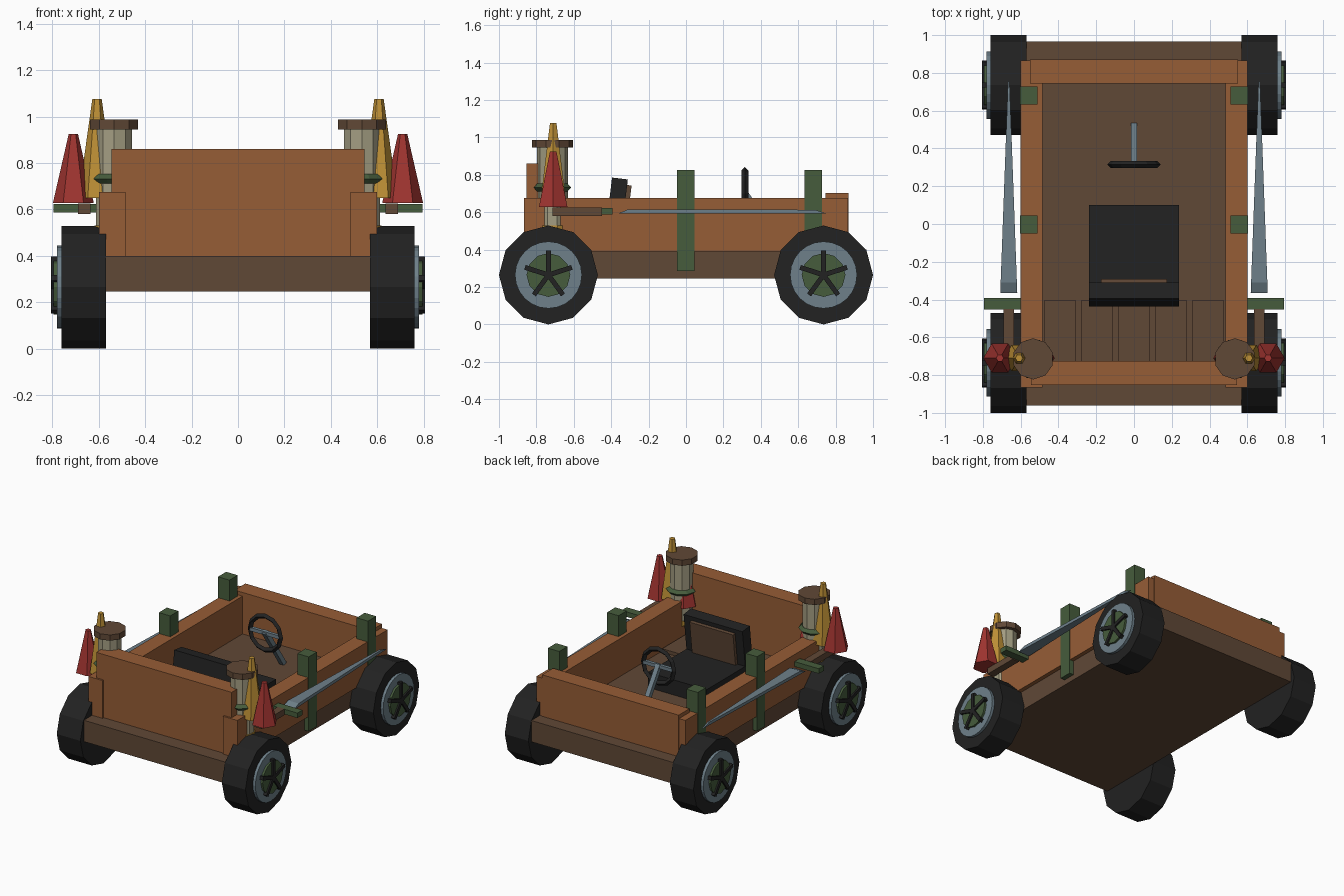
import bpy, bmesh, math
from mathutils import Matrix, Vector

if "Cube" in bpy.data.objects:
    bpy.data.objects.remove(bpy.data.objects["Cube"])


def material(name, rgb):
    m = bpy.data.materials.new(name)
    lin = [((c / 255 + 0.055) / 1.055) ** 2.4 for c in rgb]
    m.diffuse_color = (*lin, 1)
    m.use_nodes = True
    m.node_tree.nodes["Principled BSDF"].inputs["Base Color"].default_value = m.diffuse_color
    return m


BROWN = material("dark brown wood", (96, 72, 54))
WOOD = material("orange wood", (150, 93, 54))
BLACK = material("black rubber", (34, 34, 34))
GREEN = material("dull green", (70, 92, 60))
STEEL = material("blue grey steel", (110, 128, 138))
RED = material("red", (160, 52, 48))
YELLOW = material("ochre yellow", (190, 144, 54))
BEIGE = material("beige", (163, 157, 130))


def finish(name, bm, mat, matrix=None):
    if matrix is not None:
        bm.transform(matrix)
    bmesh.ops.recalc_face_normals(bm, faces=bm.faces)
    me = bpy.data.meshes.new(name)
    bm.to_mesh(me)
    bm.free()
    me.materials.append(mat)
    ob = bpy.data.objects.new(name, me)
    bpy.context.collection.objects.link(ob)
    return ob


def box(name, mat, x, y, z, matrix=None):
    """Box from (min, max) ranges."""
    bm = bmesh.new()
    bmesh.ops.create_cube(bm, size=1)
    for v in bm.verts:
        v.co = [(a + b) / 2 + c * (b - a) for (a, b), c in zip((x, y, z), v.co)]
    return finish(name, bm, mat, matrix)


def tube(name, mat, start, end, r1, r2, sides, spin=0):
    """Closed cone or cylinder between two points."""
    a, b = Vector(start), Vector(end)
    bm = bmesh.new()
    bmesh.ops.create_cone(bm, cap_ends=True, segments=sides, radius1=r1,
                          radius2=r2, depth=(b - a).length)
    rot = (b - a).to_track_quat('Z', 'Y').to_matrix().to_4x4()
    m = Matrix.Translation((a + b) / 2) @ rot @ Matrix.Rotation(math.radians(spin), 4, 'Z')
    return finish(name, bm, mat, m)


def ring(name, mat, major, minor, n, k, matrix):
    """Torus with n segments and a k-sided section."""
    bm = bmesh.new()
    rows = []
    for i in range(n):
        a = 2 * math.pi * i / n
        row = []
        for j in range(k):
            t = 2 * math.pi * j / k
            r = major + minor * math.cos(t)
            row.append(bm.verts.new((r * math.cos(a), r * math.sin(a), minor * math.sin(t))))
        rows.append(row)
    for i in range(n):
        p, q = rows[i], rows[(i + 1) % n]
        for j in range(k):
            bm.faces.new((p[j], q[j], q[(j + 1) % k], p[(j + 1) % k]))
    return finish(name, bm, mat, matrix)


def span(s, a, b):
    return tuple(sorted((s * a, s * b)))


# chassis and body walls
box("chassis", BROWN, (-.57, .57), (-.96, .965), (.245, .40))
box("front_panel", WOOD, (-.545, .545), (-.852, -.725), (.39, .86))
box("back_panel", WOOD, (-.55, .55), (.745, .87), (.39, .702))

# floor slats behind the front panel
for i in range(5):
    c = (i - 2) * .196
    box("floor_slat", BROWN, (c - .084, c + .084), (-.73, -.405), (.395, .425))

# seat, with a back that tips slightly and a brown pad
box("seat_cushion", BLACK, (-.237, .237), (-.42, .10), (.40, .51))
tilt = Matrix.Translation((0, -.385, .50)) @ Matrix.Rotation(math.radians(-7), 4, 'X')
box("seat_back", BLACK, (-.237, .237), (-.045, .04), (-.06, .282), tilt)
box("seat_pad", BROWN, (-.175, .175), (.03, .064), (.015, .252), tilt)

# steering wheel, crossbar and column
ring("steering_wheel", BLACK, .124, .018, 12, 4,
     Matrix.Translation((0, .315, .70)) @ Matrix.Rotation(math.pi / 2, 4, 'X'))
box("steering_crossbar", STEEL, (-.12, .12), (.303, .327), (.69, .715))
tube("steering_column", STEEL, (0, .31, .71), (0, .52, .40), .024, .024, 4, 45)

for s in (-1, 1):
    # side walls and posts
    box("side_wall", WOOD, span(s, .485, .60), (-.865, .865), (.39, .675))
    for y in (-.002, .68):
        box("post", GREEN, span(s, .512, .604), (y - .047, y + .047), (.285, .827))

    # wheels: tyre, rim, hub and five spokes
    for y in (-.7355, .7355):
        z = .2645
        for name, mat, x0, x1, r, n in (("tyre", BLACK, .57, .76, .2645, 12),
                                        ("rim", STEEL, .74, .78, .179, 24),
                                        ("hub", GREEN, .74, .795, .117, 12)):
            tube(name, mat, (s * x0, y, z), (s * x1, y, z), r, r, n)
        for i in range(5):
            m = Matrix.Translation((0, y, z)) @ Matrix.Rotation(math.tau * i / 5, 4, 'X')
            box("spoke", BLACK, span(s, .76, .806), (-.013, .013), (0, .132), m)

    # corner pillar with base, collar and cap
    px, py = s * .534, -.714
    tube("pillar_base", YELLOW, (px, py, .495), (px, py, .53), .089, .089, 10)
    tube("pillar", BEIGE, (px, py, .52), (px, py, .95), .082, .082, 10)
    ring("pillar_collar", GREEN, .085, .021, 10, 4, Matrix.Translation((px, py, .732)))
    tube("pillar_cap", BROWN, (px, py, .945), (px, py, .987), .109, .109, 10)

    # three pointed cones in a row
    for mat, x, z0, z1, r in ((RED, .508, .628, .925, .088),
                              (YELLOW, .608, .65, 1.077, .08),
                              (RED, .71, .628, .925, .088)):
        tube("cone", mat, (s * x, -.71, z0), (s * x, -.71, z1), r, .02, 6, 90)

    # sword: brown grip, green guard, tapering blade
    box("sword_grip", BROWN, span(s, .635, .69), (-.715, -.45), (.58, .625))
    box("sword_guard", GREEN, span(s, .60, .795), (-.452, -.393), (.587, .623))
    bm = bmesh.new()
    rows = []
    for y, z in ((-.365, .592), (-.31, .615), (.69, .613), (.755, .592)):
        w = .045 - .041 * (y + .365) / 1.12
        rows.append([bm.verts.new((s * .663 + d * w, y, z)) for d in (-1, 1)])
    for i in range(4):
        p, q = rows[i], rows[(i + 1) % 4]
        bm.faces.new((p[0], p[1], q[1], q[0]))
    for side in (0, 1):
        bm.faces.new([r[side] for r in rows])
    finish("sword_blade", bm, STEEL)
